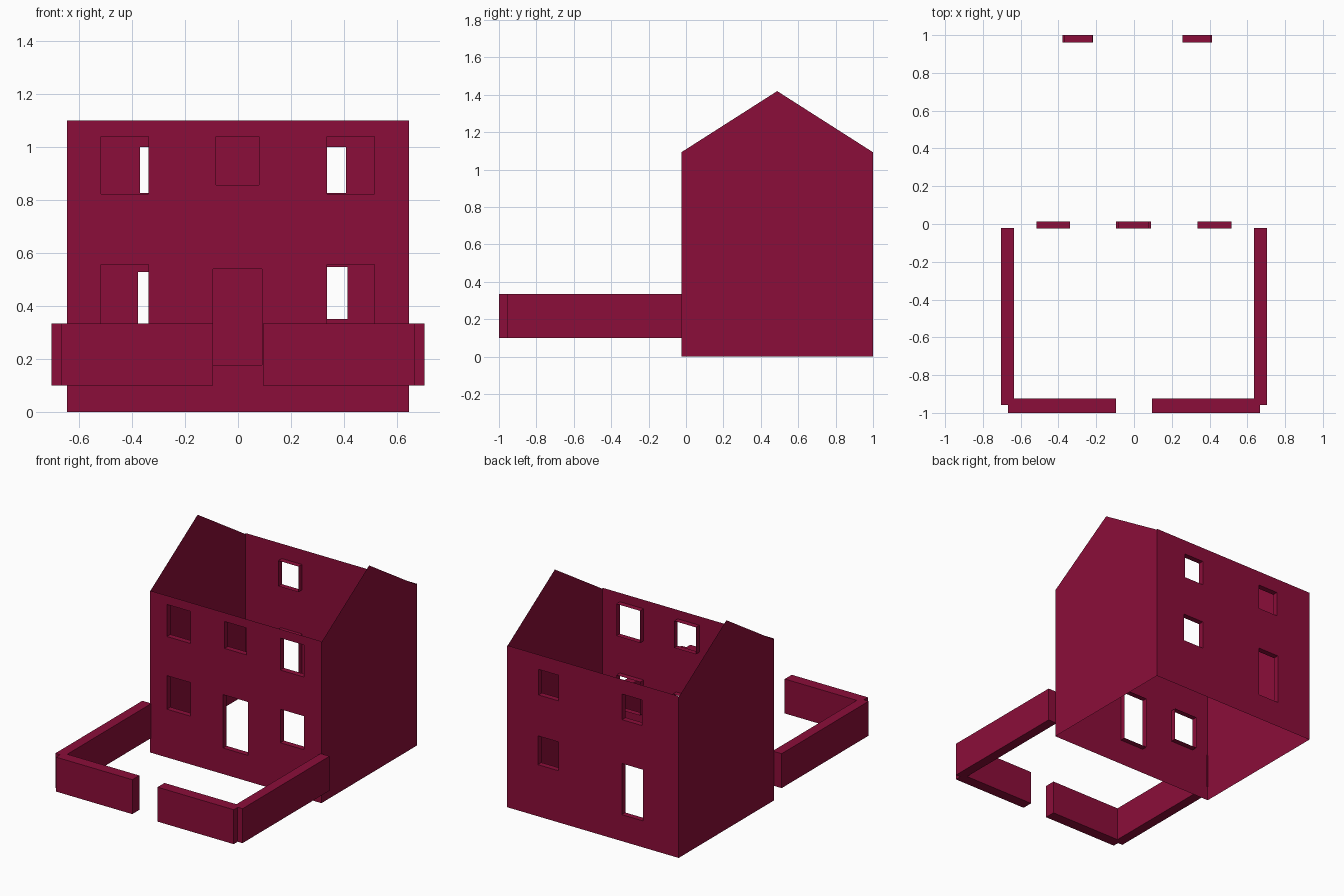
import bpy
import bmesh

if "Cube" in bpy.data.objects:
    bpy.data.objects.remove(bpy.data.objects["Cube"], do_unlink=True)

# One deep crimson for everything
crimson = bpy.data.materials.new("crimson")
crimson.use_nodes = True
COLOUR = (0.26, 0.004, 0.041, 1)
crimson.diffuse_color = COLOUR
crimson.node_tree.nodes["Principled BSDF"].inputs["Base Color"].default_value = COLOUR

HALF_W = 0.645              # half the house width
FRONT_Y, BACK_Y = -0.025, 1.0
WALL_H, EAVE, RIDGE = 1.10, 1.093, 1.42
REVEAL = 0.038              # depth of the window and door reveals


def finish(name, bm):
    mesh = bpy.data.meshes.new(name)
    bm.to_mesh(mesh)
    bm.free()
    mesh.materials.append(crimson)
    obj = bpy.data.objects.new(name, mesh)
    bpy.context.collection.objects.link(obj)
    return obj


def pierced_wall(name, y, openings, inward):
    """Thin wall with rectangular openings (x0, x1, z0, z1) and reveals."""
    bm = bmesh.new()
    xs = sorted({-HALF_W, HALF_W} | {v for o in openings for v in o[:2]})
    zs = sorted({0, WALL_H} | {v for o in openings for v in o[2:]})
    grid = {(x, z): bm.verts.new((x, y, z)) for x in xs for z in zs}
    for xa, xb in zip(xs, xs[1:]):
        for za, zb in zip(zs, zs[1:]):
            cx, cz = (xa + xb) / 2, (za + zb) / 2
            if any(a < cx < b and c < cz < d for a, b, c, d in openings):
                continue
            bm.faces.new([grid[p] for p in ((xa, za), (xb, za), (xb, zb), (xa, zb))])

    # Extrude the opening rims toward the inside of the house
    def on_rim(e):
        a, b = (v.co for v in e.verts)
        return (all(abs(abs(p.x) - HALF_W) < 1e-5 for p in (a, b))
                or (a.z < 1e-5 and b.z < 1e-5)
                or min(a.z, b.z) > WALL_H - 1e-5)

    rims = [e for e in bm.edges if e.is_boundary and not on_rim(e)]
    new = bmesh.ops.extrude_edge_only(bm, edges=rims)["geom"]
    for v in new:
        if isinstance(v, bmesh.types.BMVert):
            v.co.y += inward * REVEAL
    if inward < 0:
        bmesh.ops.reverse_faces(bm, faces=bm.faces[:])
    return finish(name, bm)


# Front wall: five windows and a door
pierced_wall("front_wall", FRONT_Y, [
    (-0.517, -0.338, 0.822, 1.04), (0.336, 0.515, 0.822, 1.04),
    (-0.083, 0.08, 0.857, 1.04),
    (-0.517, -0.338, 0.328, 0.556), (0.336, 0.515, 0.328, 0.556),
    (-0.095, 0.091, 0.177, 0.54)], 1)

# Back wall: three windows and a door
pierced_wall("back_wall", BACK_Y, [
    (-0.371, -0.22, 0.826, 1.0), (0.257, 0.408, 0.826, 1.0),
    (0.257, 0.414, 0.351, 0.547),
    (-0.378, -0.217, 0.18, 0.528)], -1)

# Gable end walls
for name, side in (("left_gable_wall", 1), ("right_gable_wall", -1)):
    bm = bmesh.new()
    outline = [(FRONT_Y, 0), (BACK_Y, 0), (BACK_Y, EAVE),
               ((FRONT_Y + BACK_Y) / 2, RIDGE), (FRONT_Y, EAVE)]
    bm.faces.new([bm.verts.new((side * HALF_W, y, z)) for y, z in outline[::side]])
    finish(name, bm)

# Garden walls: an L-shaped plan with a notched outer corner, one per side
for name, side in (("left_garden_wall", 1), ("right_garden_wall", -1)):
    bm = bmesh.new()
    plan = [(0.095, -1), (0.668, -1), (0.668, -0.957), (0.704, -0.957),
            (0.704, -0.022), (0.636, -0.022), (0.636, -0.925), (0.095, -0.925)]
    base = bm.faces.new([bm.verts.new((side * x, y, 0.1)) for x, y in plan])
    top = bmesh.ops.extrude_face_region(bm, geom=[base], use_keep_orig=True)["geom"]
    for v in top:
        if isinstance(v, bmesh.types.BMVert):
            v.co.z = 0.334
    bmesh.ops.recalc_face_normals(bm, faces=bm.faces[:])
    finish(name, bm)
